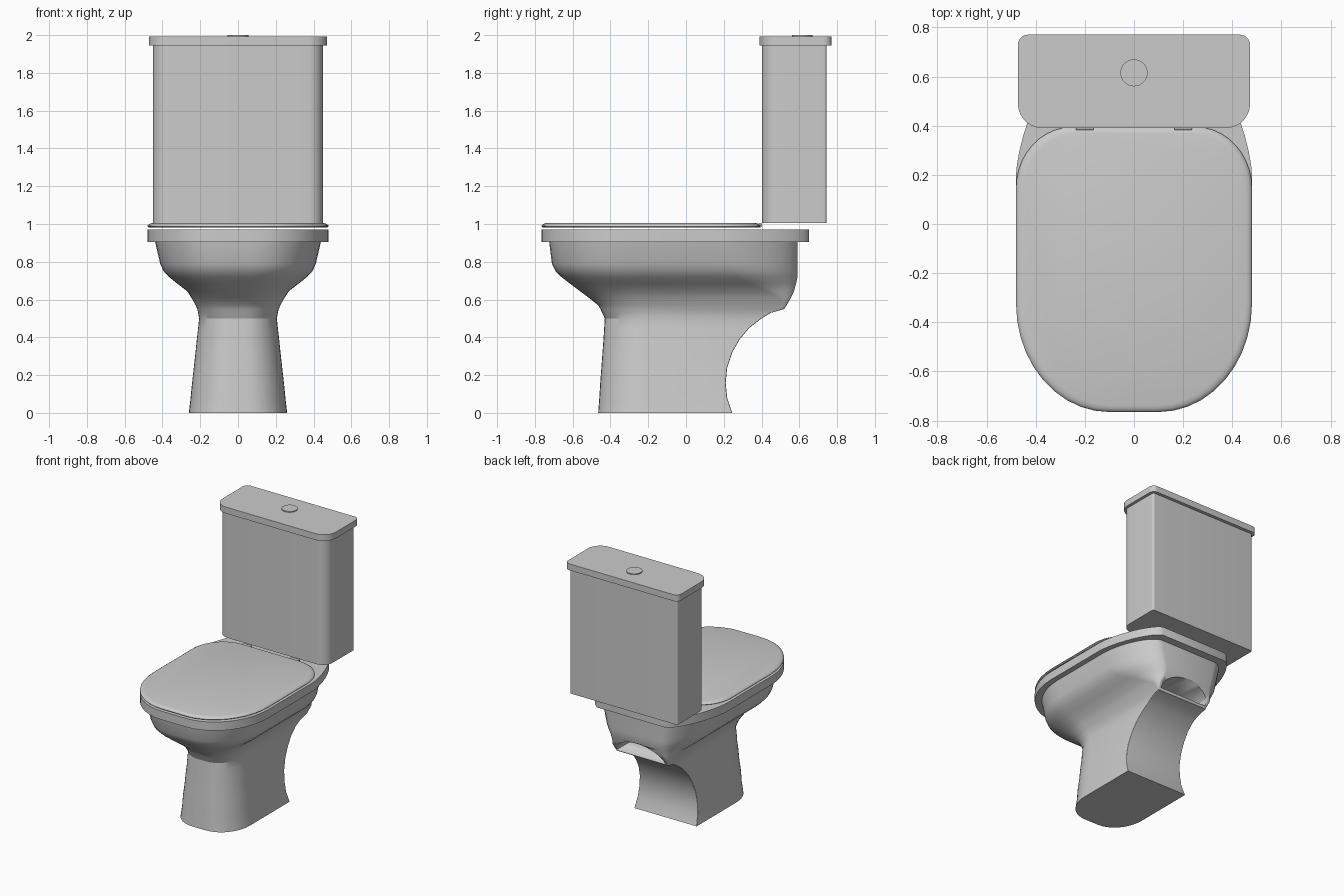
import bpy, bmesh, math

if "Cube" in bpy.data.objects:
    bpy.data.objects.remove(bpy.data.objects["Cube"])

ceramic = bpy.data.materials.new("ceramic_grey")
ceramic.diffuse_color = (0.6, 0.6, 0.6, 1)
ceramic.use_nodes = True
ceramic.node_tree.nodes["Principled BSDF"].inputs["Base Color"].default_value = ceramic.diffuse_color


def outline(hw, y0, y1, front, back, seg=10, p=2.0):
    """Rounded outline with elliptical front and back corners (rx, ry)."""
    pts = []
    for sx, sy, (rx, ry) in ((1, -1, front), (1, 1, back), (-1, 1, back), (-1, -1, front)):
        e = 2 / (p if sy > 0 else 2.0)
        cx, cy = hw - rx, (y1 - ry if sy > 0 else y0 + ry)
        arc = []
        for i in range(seg + 1):
            a = math.pi / 2 * i / seg
            arc.append((sx * (cx + rx * max(0, math.cos(a)) ** e), cy + sy * ry * math.sin(a) ** e))
        pts += arc if sx * sy > 0 else arc[::-1]
    return pts


def finish(name, bm, angle=32):
    bmesh.ops.remove_doubles(bm, verts=bm.verts, dist=0.0003)
    bmesh.ops.recalc_face_normals(bm, faces=bm.faces)
    me = bpy.data.meshes.new(name)
    bm.to_mesh(me)
    bm.free()
    ob = bpy.data.objects.new(name, me)
    bpy.context.collection.objects.link(ob)
    me.materials.append(ceramic)
    bpy.ops.object.select_all(action='DESELECT')
    ob.select_set(True)
    bpy.context.view_layer.objects.active = ob
    bpy.ops.object.shade_smooth_by_angle(angle=math.radians(angle))
    return ob


def loft(name, rings, angle=32):
    """Skin a stack of (z, outline) rings and cap both ends."""
    bm = bmesh.new()
    rows = [[bm.verts.new((x, y, z)) for x, y in pts] for z, pts in rings]
    n = len(rows[0])
    for a, b in zip(rows, rows[1:]):
        for i in range(n):
            j = (i + 1) % n
            bm.faces.new((a[i], a[j], b[j], b[i]))
    bm.faces.new(rows[0][::-1])
    bm.faces.new(rows[-1])
    return finish(name, bm, angle)


# Pedestal and bowl: z, half width, front y, back y, front corner, back corner
body = [
    (0.00, 0.260, -0.465, 0.245, (0.20, 0.24), (0.004, 0.004)),
    (0.08, 0.251, -0.459, 0.218, (0.20, 0.24), (0.004, 0.004)),
    (0.16, 0.243, -0.454, 0.210, (0.19, 0.23), (0.004, 0.004)),
    (0.24, 0.234, -0.448, 0.218, (0.19, 0.23), (0.004, 0.004)),
    (0.32, 0.225, -0.442, 0.245, (0.18, 0.22), (0.004, 0.004)),
    (0.39, 0.218, -0.437, 0.285, (0.18, 0.22), (0.004, 0.004)),
    (0.45, 0.211, -0.433, 0.335, (0.17, 0.21), (0.004, 0.004)),
    (0.50, 0.206, -0.430, 0.400, (0.17, 0.21), (0.004, 0.004)),
    (0.53, 0.211, -0.444, 0.450, (0.17, 0.21), (0.004, 0.004)),
    (0.55, 0.216, -0.453, 0.520, (0.17, 0.21), (0.006, 0.01)),
    (0.57, 0.224, -0.465, 0.533, (0.18, 0.22), (0.01, 0.02)),
    (0.61, 0.247, -0.515, 0.556, (0.20, 0.25), (0.03, 0.06)),
    (0.645, 0.270, -0.562, 0.572, (0.22, 0.28), (0.07, 0.15)),
    (0.685, 0.322, -0.615, 0.583, (0.26, 0.32), (0.13, 0.25)),
    (0.72, 0.366, -0.660, 0.590, (0.30, 0.36), (0.17, 0.32)),
    (0.75, 0.394, -0.690, 0.590, (0.32, 0.38), (0.19, 0.36)),
    (0.79, 0.412, -0.710, 0.590, (0.34, 0.40), (0.20, 0.39)),
    (0.91, 0.440, -0.725, 0.590, (0.36, 0.42), (0.20, 0.40)),
]
bowl = loft("bowl_and_pedestal",
            [(z, outline(hw, a, b, f, r, p=1.7)) for z, hw, a, b, f, r in body], 28)

# Arched outlet pocket in the back of the bowl
bm = bmesh.new()
arch = [(0.2 * math.cos(math.pi * i / 16), 0.567 + 0.115 * math.sin(math.pi * i / 16)) for i in range(17)]
low = [bm.verts.new((x, 0.36, z)) for x, z in arch]
face = bm.faces.new(low)
ext = bmesh.ops.extrude_face_region(bm, geom=[face])
bmesh.ops.translate(bm, vec=(0, 0.4, 0), verts=[v for v in ext["geom"] if isinstance(v, bmesh.types.BMVert)])
cutter = finish("outlet_cutter", bm)
cutter.hide_render = True
cutter.hide_set(True)
cut = bowl.modifiers.new("outlet", 'BOOLEAN')
cut.object = cutter
cut.operation = 'DIFFERENCE'
cut.solver = 'EXACT'
bpy.context.view_layer.objects.active = bowl
bpy.ops.object.modifier_apply(modifier=cut.name)
bpy.data.objects.remove(cutter)

# Rim slab
rim = outline(0.48, -0.765, 0.65, (0.38, 0.44), (0.20, 0.45), p=1.5)
loft("rim", [(0.905, rim), (0.97, rim)])

# Seat lid with a softened top edge
def lid_ring(d):
    return outline(0.48 - d, -0.765 + d, 0.395 - d, (0.38 - d / 2, 0.44 - d / 2), (0.23, 0.25))

loft("seat_lid", [(0.982, lid_ring(0.006)), (0.988, lid_ring(0)), (0.994, lid_ring(0.002)),
                  (1.001, lid_ring(0.012)), (1.005, lid_ring(0.026))], 40)

# Seat hinges
for s in (-1, 1):
    bm = bmesh.new()
    bmesh.ops.create_cone(bm, cap_ends=True, segments=16, radius1=0.012, radius2=0.012, depth=0.07)
    for v in bm.verts:
        v.co = (v.co.z + s * 0.2, v.co.y + 0.392, v.co.x + 0.994)
    finish("hinge", bm)

# Cistern, its lid and the flush button
tank = outline(0.45, 0.402, 0.745, (0.08, 0.08), (0.015, 0.015))
loft("cistern", [(1.005, tank), (1.945, tank)])
cover = outline(0.472, 0.39, 0.77, (0.10, 0.10), (0.04, 0.04))
loft("cistern_lid", [(1.945, cover), (1.993, cover)])
bm = bmesh.new()
bmesh.ops.create_cone(bm, cap_ends=True, segments=32, radius1=0.055, radius2=0.055, depth=0.02)
bmesh.ops.translate(bm, vec=(0, 0.615, 1.99), verts=bm.verts)
finish("flush_button", bm)
